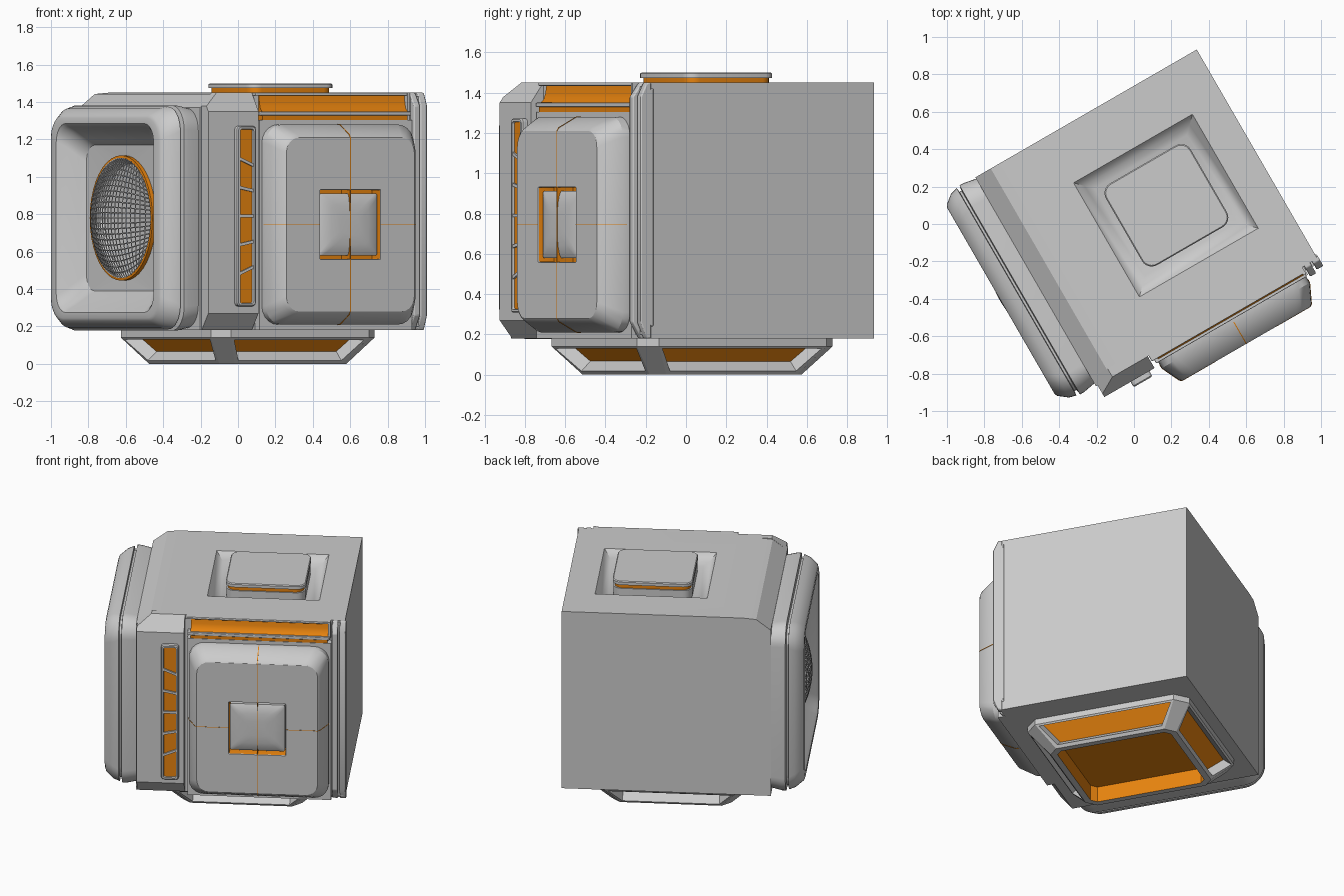
import bpy, bmesh, math
from mathutils import Matrix

cube = bpy.data.objects.get("Cube")
if cube:
    bpy.data.objects.remove(cube, do_unlink=True)

TURN = Matrix.Rotation(math.radians(30), 4, 'Z')   # whole unit stands turned


def material(name, rgb):
    m = bpy.data.materials.new(name)
    m.use_nodes = True
    m.diffuse_color = (*rgb, 1)
    m.node_tree.nodes["Principled BSDF"].inputs["Base Color"].default_value = (*rgb, 1)
    return m


GREY = material("light_grey", (0.6, 0.6, 0.6))
ORANGE = material("orange", (0.88, 0.25, 0.005))


def place(axis, a, b, d):
    """Cross-section point (a, b) at depth d along an axis."""
    return {'x': (d, a, b), 'y': (a, d, b), 'z': (a, b, d)}[axis]


def outline(ha, hb, r, n):
    """Rectangle with corners rounded in n steps."""
    pts = []
    for k, (sa, sb) in enumerate([(1, 1), (-1, 1), (-1, -1), (1, -1)]):
        for i in range(n + 1):
            t = math.pi / 2 * (k + i / n)
            pts.append((sa * (ha - r) + r * math.cos(t), sb * (hb - r) + r * math.sin(t)))
    return pts


def loft(axis, centre, rings, n=6, orange_from=99, caps=True):
    """Skin through rings of (depth, half width, half height, corner radius)."""
    bm = bmesh.new()
    loops = [[bm.verts.new(place(axis, centre[0] + a, centre[1] + b, d))
              for a, b in outline(ha, hb, r, n)] for d, ha, hb, r in rings]
    count = len(loops[0])
    for k, (p, q) in enumerate(zip(loops, loops[1:])):
        for i in range(count):
            j = (i + 1) % count
            f = bm.faces.new((p[i], p[j], q[j], q[i]))
            f.material_index = int(k >= orange_from)
    if caps:
        bm.faces.new(loops[0])
        bm.faces.new(loops[-1]).material_index = int(orange_from < 99)
    bmesh.ops.recalc_face_normals(bm, faces=bm.faces)
    return bm


def prism(axis, pts, d0, d1):
    bm = bmesh.new()
    ends = [[bm.verts.new(place(axis, a, b, d)) for a, b in pts] for d in (d0, d1)]
    for e in ends:
        bm.faces.new(e)
    for i in range(len(pts)):
        j = (i + 1) % len(pts)
        bm.faces.new((ends[0][i], ends[0][j], ends[1][j], ends[1][i]))
    bmesh.ops.recalc_face_normals(bm, faces=bm.faces)
    return bm


def finish(name, bm, mats=(GREY, ORANGE), bevel=0):
    bm.transform(TURN)
    me = bpy.data.meshes.new(name)
    bm.to_mesh(me)
    bm.free()
    for m in mats:
        me.materials.append(m)
    me.shade_smooth()
    me.set_sharp_from_angle(angle=math.radians(32))
    ob = bpy.data.objects.new(name, me)
    bpy.context.collection.objects.link(ob)
    if bevel:
        mod = ob.modifiers.new("soft_edges", 'BEVEL')
        mod.width, mod.segments = bevel, 2
    return ob


def box(name, x, y, z, mats=(GREY,), bevel=0):
    pts = [(x[0], y[0]), (x[1], y[0]), (x[1], y[1]), (x[0], y[1])]
    return finish(name, prism('z', pts, *z), mats, bevel)


# Main housing, with a dished roof recess sunk into its top face
body = prism('y', [(-.61, .18), (.757, .18), (.757, 1.45), (-.43, 1.45), (-.515, 1.443),
                   (-.61, 1.37)], -.65, .64)
roof = max(body.faces, key=lambda f: f.calc_center_median().z)
for half, sink in ((.367, 0), (.325, .05), (.285, .066)):
    bmesh.ops.inset_individual(body, faces=[roof], thickness=.02)
    mid = roof.calc_center_median()
    for v in roof.verts:
        v.co = (.197 + math.copysign(half, v.co.x - mid.x),
                math.copysign(half - .015, v.co.y - mid.y), 1.45 - sink)
finish("housing", body)

# Roof hatch: grey plinth, orange gap and grey lid
finish("hatch_plinth", loft('z', (.2, 0), [(1.37, .258, .248, .06), (1.448, .258, .248, .06)]))
finish("hatch_gap", loft('z', (.2, 0), [(1.44, .25, .24, .06), (1.476, .25, .24, .06)]), (ORANGE,))
finish("hatch_lid", loft('z', (.2, 0), [(1.474, .262, .252, .06), (1.494, .262, .252, .06),
                                        (1.5, .256, .246, .055)]))

# Corner pillar, trimmed to follow the roof chamfer
pillar = prism('x', [(-.6, .18), (-.65, .18), (-.722, .27), (-.722, 1.35), (-.65, 1.45), (-.6, 1.45)],
               -.6, -.29)
cut = bmesh.ops.bisect_plane(pillar, geom=pillar.verts[:] + pillar.edges[:] + pillar.faces[:],
                             plane_co=(-.515, 0, 1.445), plane_no=(-.075, 0, .095), clear_outer=True)
bmesh.ops.holes_fill(pillar, edges=[e for e in cut["geom_cut"] if isinstance(e, bmesh.types.BMEdge)])
bmesh.ops.recalc_face_normals(pillar, faces=pillar.faces)
finish("corner_pillar", pillar)

# Vent strip on the pillar with fanned slats
finish("vent_frame", loft('y', (-.38, .79), [
    (-.715, .058, .482, .02), (-.748, .058, .482, .02), (-.755, .052, .476, .015),
    (-.755, .042, .466, .012), (-.741, .04, .464, .012)], 3, 4))
for i in range(5):
    z, tilt = .79 + (i - 2) * .145, (i - 2) * .009
    finish(f"vent_slat_{i + 1}", prism('y', [
        (-.423, z + tilt - .008), (-.337, z - tilt - .008),
        (-.337, z - tilt + .008), (-.423, z + tilt + .008)], -.752, -.735), (GREY,))

# Speaker housing: stepped frame, flared recess and round cone
finish("speaker_frame", loft('x', (0, .78), [
    (-.6, .63, .585, .12), (-.68, .645, .602, .13), (-.705, .645, .602, .13), (-.71, .615, .575, .12),
    (-.722, .615, .575, .12), (-.725, .64, .595, .13), (-.765, .63, .585, .14),
    (-.815, .59, .55, .13), (-.822, .575, .535, .13), (-.822, .52, .505, .1),
    (-.805, .5, .487, .09), (-.775, .48, .465, .09), (-.735, .43, .42, .09), (-.705, .4, .39, .09),
    (-.7, .325, .325, .325), (-.66, .29, .29, .29), (-.625, .1, .1, .1)], 8))
finish("speaker_ring", loft('x', (0, .78), [
    (-.69, .335, .335, .335), (-.722, .335, .335, .335), (-.724, .322, .322, .322),
    (-.715, .32, .32, .32)], 10, caps=False), (ORANGE,))

# Domed wire grille
grille = bmesh.new()
bmesh.ops.create_grid(grille, x_segments=22, y_segments=22, size=1)
for v in grille.verts:
    a, b = v.co.x, v.co.y
    a, b = a * math.sqrt(1 - b * b / 2), b * math.sqrt(1 - a * a / 2)
    v.co = (-.722 - .1 * (1 - a * a - b * b), a * .32, .78 + b * .32)
wire = finish("speaker_grille", grille, (GREY,)).modifiers.new("wires", 'WIREFRAME')
wire.thickness = .007

# Front panel: backing, raised block with a square window, and pillow inside
box("panel_backing", (-.27, .67), (-.70, -.64), (.18, 1.305))
finish("front_block", loft('y', (.2, .745), [
    (-.69, .457, .535, .1), (-.742, .457, .535, .1), (-.845, .408, .48, .09), (-.855, .395, .465, .08),
    (-.855, .187, .187, .005), (-.85, .185, .185, .005), (-.765, .185, .185, .005)], 5, 5))
finish("window_pillow", loft('y', (.2, .745), [
    (-.76, .179, .166, .012), (-.832, .179, .166, .012), (-.842, .16, .148, .02),
    (-.851, .115, .105, .03), (-.854, .06, .055, .03)], 4))

# Orange seams crossing the block
for side, s in (("upper", 1), ("lower", -1)):
    pts = [(-.856, 0), (-.856, .466), (-.846, .482), (-.742, .537), (-.72, .537), (-.72, 0)]
    finish(f"{side}_seam", prism('x', [(y, .745 + s * z) for y, z in pts], .1975, .2025), (ORANGE,))
for side, s in (("left", 1), ("right", -1)):
    pts = [(.187, -.856), (.396, -.856), (.41, -.846), (.459, -.742), (.459, -.72), (.187, -.72)]
    finish(f"{side}_seam", prism('z', [(.2 + s * x, y) for x, y in pts], .7435, .7465), (ORANGE,))

# Light bar above the block: sloping orange trough under a brow, with a sill below
finish("light_trough", prism('x', [(-.64, 1.435), (-.656, 1.435), (-.662, 1.395), (-.672, 1.365),
                                   (-.69, 1.35), (-.69, 1.34), (-.64, 1.34)], -.25, .648), (ORANGE,))
box("light_bar_sill", (-.27, .66), (-.705, -.64), (1.328, 1.35), bevel=.004)
box("light_bar_brow", (-.285, .66), (-.684, -.64), (1.434, 1.45), bevel=.004)
box("lower_light_strip", (-.25, .645), (-.697, -.64), (1.304, 1.329), (ORANGE,))
box("light_bar_end", (.648, .664), (-.69, -.64), (1.33, 1.45))

# Twin rails at the edge of the housing
for name, x0, x1, y in (("inner_rail", .675, .712, -.715), ("outer_rail", .724, .765, -.7)):
    finish(name, prism('x', [(-.64, .18), (-.665, .18), (y, .26), (y, 1.38), (-.665, 1.45),
                             (-.64, 1.45)], x0, x1), bevel=.006)
box("rail_backing", (.67, .757), (-.675, -.64), (.2, 1.43))
box("rail_flange", (.75, .764), (-.66, -.625), (.24, 1.42), bevel=.006)

# Foot: tapered frame with cut corners and sunk windows on the sides and underneath
foot = loft('z', (.06, 0), [(.185, .505, .56, .08), (.14, .505, .56, .08), (0, .392, .435, .06)], 1)
foot.normal_update()
sides = [f for f in foot.faces if -.95 < f.normal.z < -.2 and f.calc_area() > .05]
base = [f for f in foot.faces if f.normal.z < -.95]
bmesh.ops.inset_individual(foot, faces=sides, thickness=.028)
bmesh.ops.inset_individual(foot, faces=sides, thickness=.004, depth=-.07)
bmesh.ops.inset_individual(foot, faces=base, thickness=.045)
walls = bmesh.ops.inset_individual(foot, faces=base, thickness=.001, depth=-.11)["faces"]
for f in sides + base + walls:
    f.material_index = 1
finish("foot_frame", foot)
